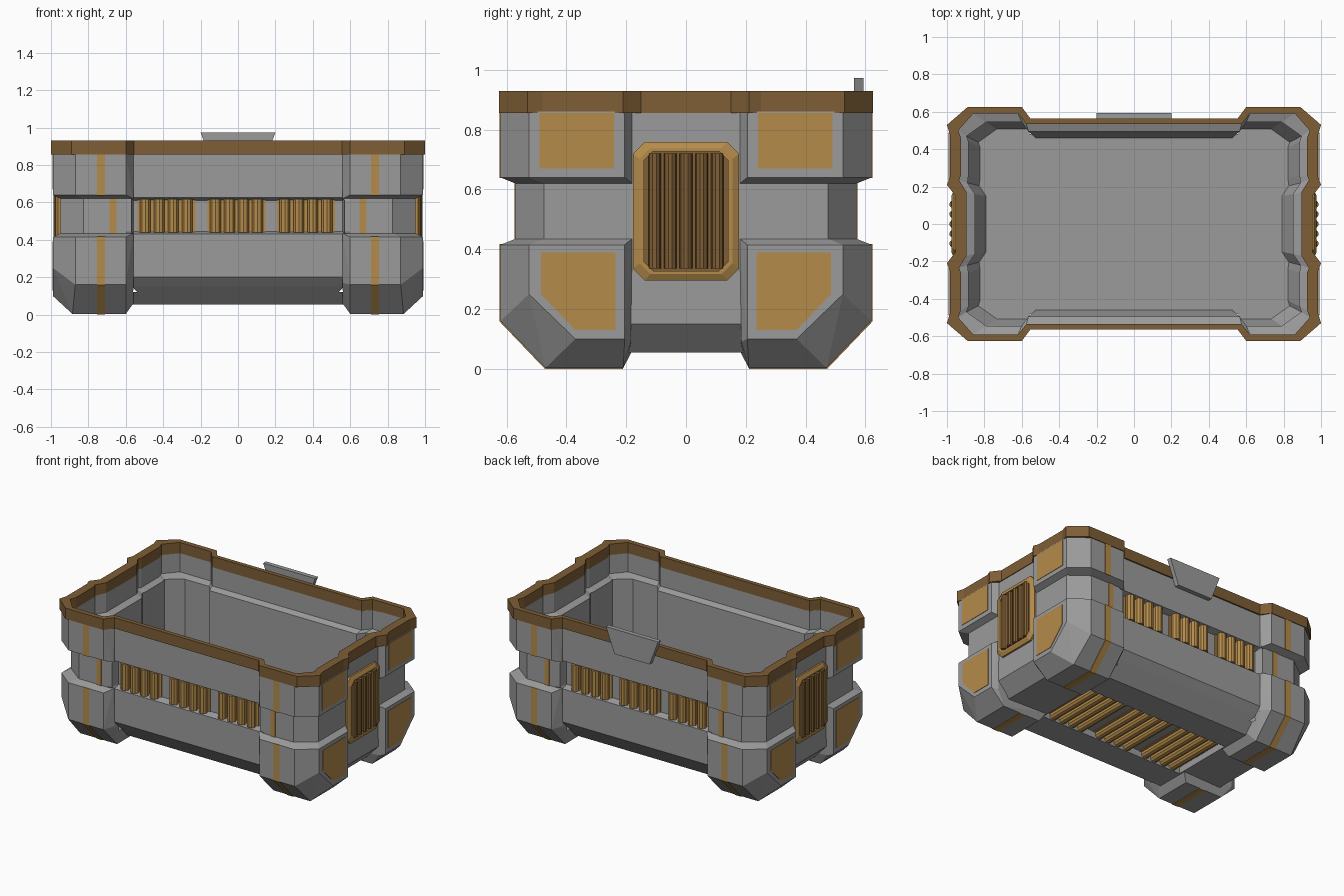
import bpy, bmesh, math
from mathutils import Matrix, Vector

if "Cube" in bpy.data.objects:
    bpy.data.objects.remove(bpy.data.objects["Cube"])


def material(name, rgb):
    m = bpy.data.materials.new(name)
    m.diffuse_color = (*rgb, 1)
    m.use_nodes = True
    m.node_tree.nodes["Principled BSDF"].inputs["Base Color"].default_value = m.diffuse_color
    return m


GREY = material("metal grey", (0.33, 0.33, 0.33))
ORANGE = material("amber", (0.46, 0.26, 0.07))
BROWN = material("dark bronze", (0.21, 0.112, 0.036))


def finish(name, bm, mat, axes=""):
    """Mirror the mesh over the given axes and turn it into an object."""
    for i, ax in enumerate("xy"):
        if ax in axes:
            dup = bmesh.ops.duplicate(bm, geom=bm.verts[:] + bm.edges[:] + bm.faces[:])
            for v in dup["geom"]:
                if isinstance(v, bmesh.types.BMVert):
                    v.co[i] *= -1
    bmesh.ops.recalc_face_normals(bm, faces=bm.faces[:])
    me = bpy.data.meshes.new(name)
    bm.to_mesh(me)
    bm.free()
    me.materials.append(mat)
    ob = bpy.data.objects.new(name, me)
    bpy.context.collection.objects.link(ob)
    return ob


def loft(bm, rings, closed=False):
    vs = [[bm.verts.new(p) for p in r] for r in rings]
    n = len(vs[0])
    pairs = list(zip(vs, vs[1:])) + ([(vs[-1], vs[0])] if closed else [])
    for a, b in pairs:
        for i in range(n):
            j = (i + 1) % n
            bm.faces.new((a[i], a[j], b[j], b[i]))
    if not closed:
        bm.faces.new(vs[0][::-1])
        bm.faces.new(vs[-1])


def hull(bm, pts):
    vs = [bm.verts.new(p) for p in pts]
    r = bmesh.ops.convex_hull(bm, input=vs)
    loose = [v for v in vs if v.is_valid and not v.link_faces]
    bmesh.ops.delete(bm, geom=loose, context='VERTS')
    bmesh.ops.dissolve_limit(bm, angle_limit=0.01, verts=bm.verts[:], edges=bm.edges[:])


def box(bm, x0, x1, y0, y1, z0, z1):
    loft(bm, [[(x0, y0, z), (x1, y0, z), (x1, y1, z), (x0, y1, z)] for z in (z0, z1)])


def bar(bm, centre, length, r, axis):
    rot = Matrix.Rotation(math.pi / 2, 4, 'X') if axis == 'y' else Matrix()
    bmesh.ops.create_cone(bm, cap_ends=True, segments=10, radius1=r, radius2=r, depth=length,
                          matrix=Matrix.Translation(Vector(centre)) @ rot)


def around(q, z, s=1.0):
    """Full outline from one quarter that runs from +x to +y."""
    r = q[::-1]
    pts = q + [(-x, y) for x, y in r] + [(-x, -y) for x, y in q] + [(x, -y) for x, y in r]
    return [(x * s, y * s, z) for x, y in pts]


# rim around the open top
rim_out = [(.955, .15), (1, .21), (.985, .25), (.985, .48), (1, .53), (.89, .625), (.6, .625), (.555, .565)]
rim_in = [(.895, .17), (.935, .235), (.925, .26), (.925, .46), (.94, .5), (.86, .59), (.62, .59), (.575, .535)]
well = [(.85, .16), (.89, .22), (.885, .26), (.885, .44), (.895, .47), (.79, .545), (.6, .545), (.565, .495)]
bm = bmesh.new()
loft(bm, [around(rim_out, .855), around(rim_out, .93), around(rim_in, .93), around(rim_in, .855)], True)
finish("rim", bm, BROWN)

# hidden cutters: the hollow inside and the recess below
bm = bmesh.new()
loft(bm, [around(well, .12, .93), around(well, .22), around(well, .71), around(rim_in, .725), around(rim_in, 1.1)])
hollow = finish("hollow_cutter", bm, GREY)
bm = bmesh.new()
box(bm, -.555, .555, -.22, .22, -.1, .1)
recess = finish("recess_cutter", bm, GREY)
for c in (hollow, recess):
    c.hide_render = True
    c.hide_viewport = True
    c.display_type = 'WIRE'


def cut(ob, cutter):
    m = ob.modifiers.new("cut", 'BOOLEAN')
    m.operation = 'DIFFERENCE'
    m.solver = 'EXACT'
    m.object = cutter


# central tub with long side grooves and a chamfered bottom
def level(z, dx=0, dy=0, groove=False):
    a, b = (.57, .51) if groove else (.555 - dy, .555 - dy)
    return around([(.95 - dx, .475 - dy), (.825 - dx, .57 - dy), (.6, .57 - dy), (.57, a), (.56, b)], z)


bm = bmesh.new()
loft(bm, [level(.055, .09, .14), level(.15, 0, .045), level(.2), level(.43), level(.445, groove=True),
          level(.61, groove=True), level(.625), level(.86)])
tub = finish("tub", bm, GREY)
cut(tub, hollow)
cut(tub, recess)

# corner pods, lower and upper
plan = [(.95, .18), (.99, .205), (.99, .525), (.87, .62), (.6, .62), (.56, .555), (.56, .18)]
ledge = [(.95, .18), (.95, .475), (.83, .57), (.56, .57), (.56, .18)]
bm = bmesh.new()
hull(bm, [(x, y, .415) for x, y in plan] + [(x, y, .435) for x, y in ledge] + [
    (.87, .62, .16), (.99, .525, .25), (.99, .37, .1), (.885, .47, .003),
    (.6, .62, .16), (.6, .47, .003), (.56, .555, .17), (.56, .43, .06),
    (.99, .205, .1), (.885, .21, .003), (.95, .185, .09), (.56, .18, .06), (.6, .21, .003)])
cut(finish("lower_corner_pods", bm, GREY, "xy"), hollow)
bm = bmesh.new()
hull(bm, [(x, y, z) for x, y in plan for z in (.64, .86)] + [(x, y, .62) for x, y in ledge])
cut(finish("upper_corner_pods", bm, GREY, "xy"), hollow)

# amber end panels on the pods
bm = bmesh.new()
for outline in ([(.24, .67), (.49, .67), (.49, .855), (.24, .855)],
                [(.235, .13), (.37, .13), (.485, .25), (.485, .39), (.235, .39)]):
    loft(bm, [[(x, y, z) for y, z in outline] for x in (.985, .993)])
finish("end_panels", bm, ORANGE, "xy")

# amber strips running over the pods and through the groove
bm = bmesh.new()
box(bm, .71, .755, .61, .624, .638, .856)
box(bm, .65, .687, .56, .574, .43, .625)
box(bm, .71, .755, .21, .47, 0, .006)
side = [(.624, .417), (.624, .159), (.472, 0), (.46, .005), (.6, .165), (.6, .417)]
loft(bm, [[(x, y, z) for y, z in side] for x in (.71, .755)])
finish("pod_strips", bm, ORANGE, "xy")

# three groups of ribs on each long side and underneath
sides, under = bmesh.new(), bmesh.new()
for gx in (-.383, -.008, .363):
    box(sides, gx - .155, gx + .155, .5, .516, .435, .618)
    box(under, gx - .155, gx + .155, -.22, .22, .096, .11)
    for i in range(4):
        x = gx - .1125 + .075 * i
        bar(sides, (x, .53, .528), .18, .03, 'z')
        bar(under, (x, 0, .085), .438, .028, 'y')
finish("side_ribs", sides, ORANGE, "y")
finish("underside_ribs", under, ORANGE)


# end vents: bevelled frame, dark back plate and bars
def octagon(x, w, h, c):
    pts = [(w, h - c), (w - c, h), (c - w, h), (-w, h - c), (-w, c - h), (c - w, -h), (w - c, -h), (w, c - h)]
    return [(x, y, .5275 + z) for y, z in pts]


bm = bmesh.new()
loft(bm, [octagon(.94, .178, .232, .04), octagon(.962, .178, .232, .04), octagon(.975, .155, .21, .035),
          octagon(.975, .14, .2, .03), octagon(.94, .14, .2, .03)], True)
finish("vent_frames", bm, ORANGE, "x")
bm = bmesh.new()
loft(bm, [octagon(.94, .145, .205, .03), octagon(.955, .145, .205, .03)])
for i in range(5):
    bar(bm, (.966, (i - 2) * .0525, .5275), .385, .021, 'z')
finish("vent_bars", bm, BROWN, "x")

# latch tab at the back
bm = bmesh.new()
tab = [(-.135, .8), (.135, .8), (.2, .973), (-.2, .973)]
loft(bm, [[(x, y, z) for x, z in tab] for y in (.562, .593)])
finish("latch_tab", bm, GREY)
